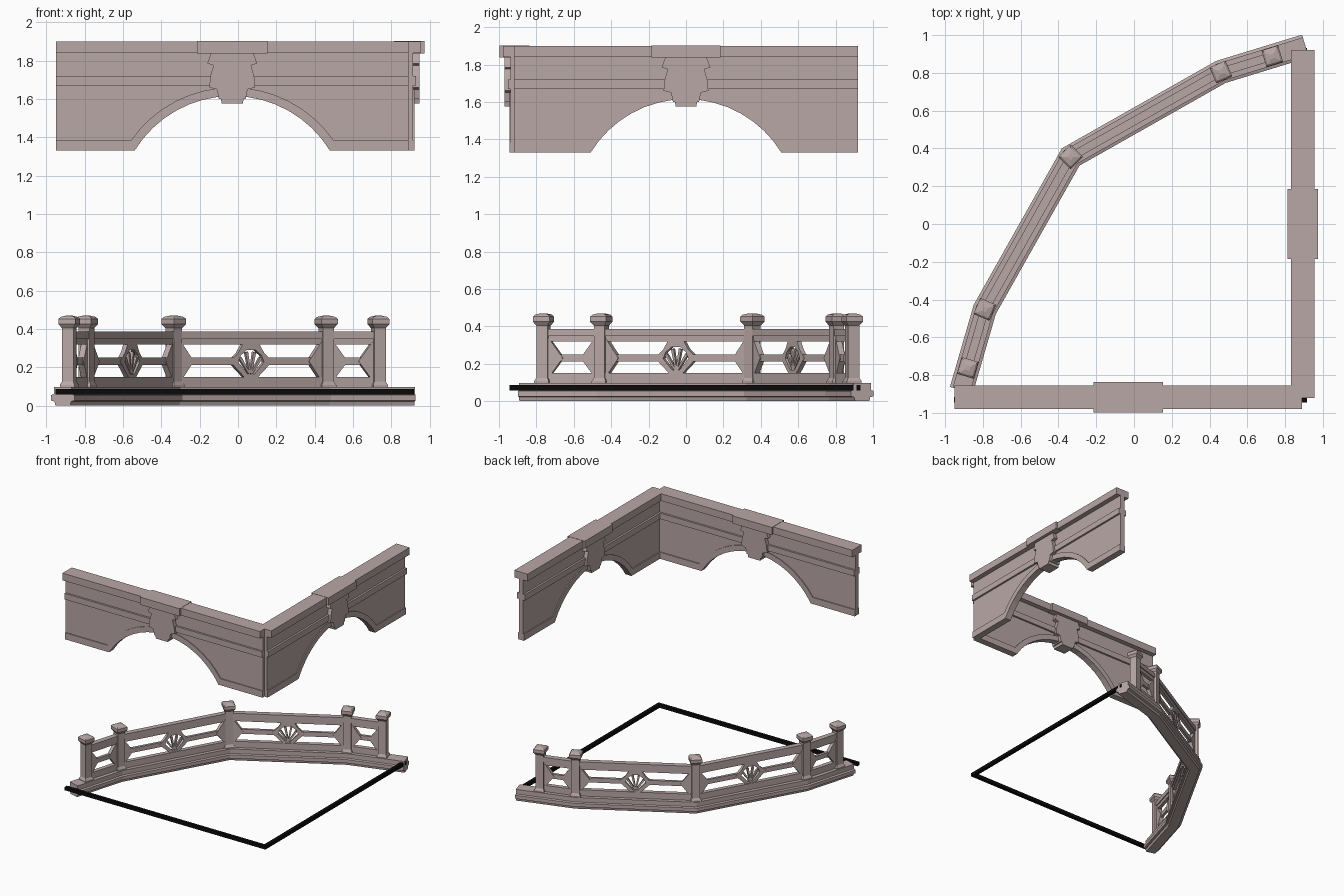
import bpy, bmesh, math
from mathutils import Matrix, Vector

if "Cube" in bpy.data.objects:
    bpy.data.objects.remove(bpy.data.objects["Cube"])


def material(name, rgb):
    m = bpy.data.materials.new(name)
    m.use_nodes = True
    m.diffuse_color = (*rgb, 1)
    m.node_tree.nodes["Principled BSDF"].inputs["Base Color"].default_value = (*rgb, 1)
    return m


STONE = material("pinkish grey stone", (0.48, 0.39, 0.38))
BLACK = material("black", (0.003, 0.003, 0.003))


def finish(bm, name, mat, matrix=Matrix()):
    bmesh.ops.recalc_face_normals(bm, faces=bm.faces)
    mesh = bpy.data.meshes.new(name)
    bm.to_mesh(mesh)
    bm.free()
    mesh.materials.append(mat)
    ob = bpy.data.objects.new(name, mesh)
    ob.matrix_world = matrix
    bpy.context.collection.objects.link(ob)
    return ob


def bridge(bm, loops):
    """Skin a list of closed point rings and cap both ends."""
    rings = [[bm.verts.new(p) for p in ring] for ring in loops]
    n = len(rings[0])
    for a, b in zip(rings, rings[1:]):
        for i in range(n):
            j = (i + 1) % n
            bm.faces.new((a[i], a[j], b[j], b[i]))
    bm.faces.new(rings[0])
    bm.faces.new(rings[-1])


def plate(bm, outline, depth):
    """Outline in the x-z plane, extruded evenly to both sides."""
    bridge(bm, [[(x, s * depth, z) for x, z in outline] for s in (-1, 1)])


def box(bm, x0, x1, depth, z0, z1):
    plate(bm, [(x0, z0), (x1, z0), (x1, z1), (x0, z1)], depth)


def place(x, y, angle):
    return Matrix.Translation((x, y, 0)) @ Matrix.Rotation(angle, 4, "Z")


def mirrored(half):
    return half + [(-x, z) for x, z in reversed(half)]


# ---- Arched walls ----
HALF = 0.92
BOTTOM, BAND, FRIEZE, CAP, TOP = 1.33, 1.67, 1.72, 1.84, 1.90
ARCH_Z, RADIUS = 1.017, 0.598


def arch(radius, z_start, steps=16):
    """Arc points running from the left springing to the right one."""
    a = math.asin((z_start - ARCH_Z) / radius)
    angles = [math.pi - a + (2 * a - math.pi) * i / steps for i in range(steps + 1)]
    return [(radius * math.cos(t), ARCH_Z + radius * math.sin(t)) for t in angles]


def arched_wall(side, matrix):
    opening = arch(RADIUS, BOTTOM)
    bm = bmesh.new()
    plate(bm, [(-HALF, BOTTOM)] + opening + [(HALF, BOTTOM), (HALF, CAP), (-HALF, CAP)], 0.02)
    finish(bm, side + "_wall_panel", STONE, matrix)

    bm = bmesh.new()
    outer = arch(RADIUS + 0.045, BOTTOM + 0.055)
    outer = [(-HALF, BOTTOM + 0.055)] + outer + [(HALF, BOTTOM + 0.055)]
    inner = [(-HALF, BOTTOM)] + opening + [(HALF, BOTTOM)]
    bridge(bm, [[(x, -0.028, z), (x, 0.028, z), (u, 0.028, w), (u, -0.028, w)]
                for (x, z), (u, w) in zip(inner, outer)])
    finish(bm, side + "_arch_trim", STONE, matrix)

    bm = bmesh.new()
    box(bm, -HALF, HALF, 0.036, BAND, FRIEZE)
    finish(bm, side + "_string_course", STONE, matrix)

    bm = bmesh.new()
    box(bm, -HALF, HALF, 0.062, CAP, TOP)
    finish(bm, side + "_coping", STONE, matrix)

    bm = bmesh.new()
    box(bm, -0.184, 0.184, 0.08, CAP - 0.002, TOP + 0.002)
    finish(bm, side + "_coping_block", STONE, matrix)

    bm = bmesh.new()
    plate(bm, mirrored([(0.11, CAP), (0.13, 1.785), (0.098, 1.775), (0.114, FRIEZE),
                        (0.12, 1.66), (0.08, 1.65), (0.07, 1.60), (0.06, 1.60),
                        (0.055, 1.577)]), 0.053)
    finish(bm, side + "_keystone", STONE, matrix)


arched_wall("front", place(-0.03, -0.917, 0))
arched_wall("left", place(0.893, 0, math.pi / 2))

# ---- Floor edge strips ----
bm = bmesh.new()
box(bm, -0.953, 0.917, 0.014, 0.058, 0.086)
finish(bm, "front_floor_strip", BLACK, place(0, -0.931, 0))
bm = bmesh.new()
box(bm, -0.917, 0.932, 0.014, 0.058, 0.086)
finish(bm, "left_floor_strip", BLACK, place(0.903, 0, math.pi / 2))

# ---- Balcony plan ----
posts = [Vector(p) for p in ((-0.88, -0.762), (-0.79, -0.452), (-0.335, 0.355),
                             (0.46, 0.805), (0.732, 0.888))]
ends = [Vector((-0.914, -0.88)), Vector((0.908, 0.942))]


def sweep(name, path, profile):
    """Sweep an (offset, z) profile along a plan path with mitred corners."""
    bm = bmesh.new()
    loops = []
    for i, p in enumerate(path):
        d0 = (p - path[max(i - 1, 0)]).normalized()
        d1 = (path[min(i + 1, len(path) - 1)] - p).normalized()
        d = (d0 + d1).normalized()
        scale = 1 / max(d.dot(d1), d.dot(d0))
        side = Vector((-d.y, d.x)) * scale
        loops.append([(p.x + side.x * o, p.y + side.y * o, z) for o, z in profile])
    bridge(bm, loops)
    return finish(bm, name, STONE)


# ---- Stepped floor base ----
sweep("balcony_base", [ends[0]] + posts[1:4] + [ends[1]],
      mirrored([(0.04, 0), (0.045, 0.022), (0.063, 0.026), (0.063, 0.055),
                (0.048, 0.06), (0.048, 0.098)]))

# ---- Rails ----
for name, half, z0, z1 in (("bottom_rail", 0.018, 0.095, 0.15),
                           ("middle_rail", 0.011, 0.212, 0.25),
                           ("top_rail_lower", 0.014, 0.318, 0.35),
                           ("top_rail", 0.022, 0.348, 0.387)):
    if name != "middle_rail":
        sweep(name, posts, mirrored([(half, z0), (half, z1)]))
        continue
    # The middle rail breaks around each fan
    for i, (a, b) in enumerate(zip(posts, posts[1:])):
        d = (b - a).normalized()
        mid = (a + b) / 2
        pieces = [(a, mid - d * 0.1), (mid + d * 0.1, b)] if i in (1, 2) else [(a, b)]
        for piece in pieces:
            sweep(name, list(piece), mirrored([(half, z0), (half, z1)]))

# ---- Posts ----
for i, p in enumerate(posts):
    d = posts[min(i + 1, 4)] - p
    e = p - posts[max(i - 1, 0)]
    t = d.normalized() + e.normalized()
    bm = bmesh.new()
    bridge(bm, [[(h * sx, h * sy, z) for sx, sy in ((-1, -1), (1, -1), (1, 1), (-1, 1))]
                for h, z in ((0.04, 0.09), (0.04, 0.108), (0.031, 0.125), (0.031, 0.405),
                             (0.046, 0.425), (0.046, 0.452), (0.036, 0.463), (0.012, 0.47))])
    finish(bm, "post", STONE, place(p.x, p.y, math.atan2(t.y, t.x)))


# ---- Fan ornament ----
def fan(matrix):
    bm = bmesh.new()
    rim = mirrored([(0.04, 0.148), (0.128, 0.231), (0.078, 0.275), (0.05, 0.32)])
    hole = mirrored([(0.022, 0.166), (0.078, 0.228), (0.062, 0.262), (0.026, 0.29)])
    bridge(bm, [[(x, -0.013, z), (x, 0.013, z), (u, 0.013, w), (u, -0.013, w)]
                for (x, z), (u, w) in zip(rim, hole)])
    plate(bm, [rim[0], hole[0], hole[-1], rim[-1]], 0.013)
    # Spokes spread from the foot of the fan
    for deg in (56, 79, 101, 124):
        c, s = math.cos(math.radians(deg)), math.sin(math.radians(deg))
        w, r0, r1 = 0.005, 0.01, 0.125 if 60 < deg < 120 else 0.112
        foot = 0.157
        plate(bm, [(c * r + s * q, foot + s * r - c * q)
                   for r, q in ((r0, -w), (r1, -w * 1.6), (r1, w * 1.6), (r0, w))], 0.009)
    finish(bm, "fan_ornament", STONE, matrix)


# ---- Infill between posts ----
for i, (a, b) in enumerate(zip(posts, posts[1:])):
    d = b - a
    angle = math.atan2(d.y, d.x)
    for p, turn in ((a, 0), (b, math.pi)):
        bm = bmesh.new()
        plate(bm, [(0, 0.13), (0.035, 0.13), (0.112, 0.231), (0.035, 0.335), (0, 0.335)], 0.016)
        finish(bm, "post_bracket", STONE, place(p.x, p.y, angle + turn))
    if i in (1, 2):
        mid = (a + b) / 2
        fan(place(mid.x, mid.y, angle))
